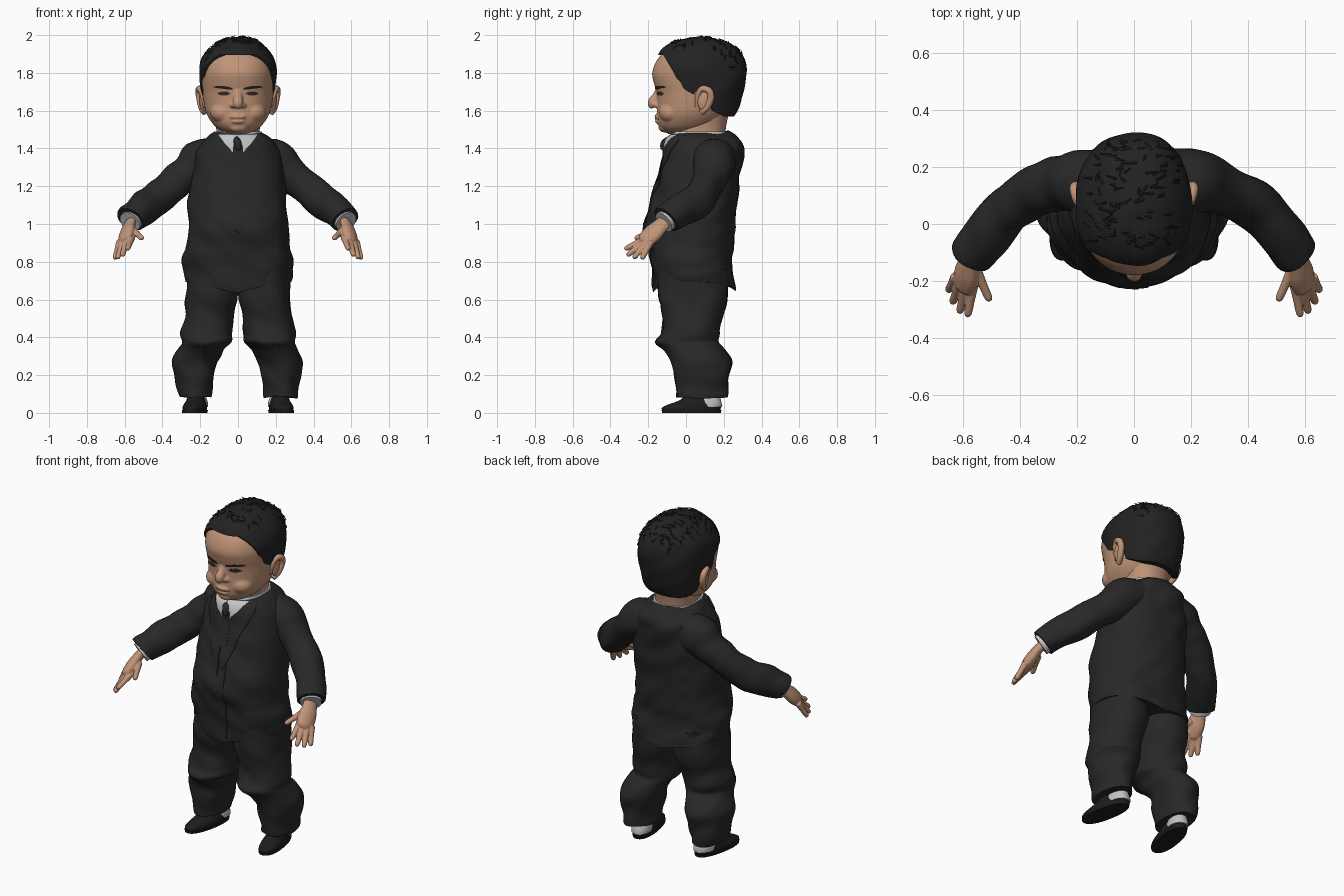
import bpy, bmesh, math, random
from mathutils import Vector, noise
from mathutils.bvhtree import BVHTree

cube = bpy.data.objects.get("Cube")
if cube:
    bpy.data.objects.remove(cube)
random.seed(4)
parts = []


def material(name, r, g, b):
    m = bpy.data.materials.new(name)
    m.use_nodes = True
    m.diffuse_color = (r, g, b, 1)
    m.node_tree.nodes["Principled BSDF"].inputs["Base Color"].default_value = (r, g, b, 1)
    return m


SUIT = material("suit_charcoal", .021, .021, .022)
HAIR = material("hair_black", .016, .016, .016)
SKIN = material("skin", .53, .295, .185)
LIP = material("lip_brown", .3, .16, .11)
SHIRT = material("shirt_grey", .55, .55, .56)
DARK = material("eye_dark", .03, .022, .018)
SHOE = material("shoe_black", .012, .012, .013)


def finish(name, bm, mat):
    bmesh.ops.recalc_face_normals(bm, faces=bm.faces)
    mesh = bpy.data.meshes.new(name)
    bm.to_mesh(mesh)
    bm.free()
    mesh.materials.append(mat)
    ob = bpy.data.objects.new(name, mesh)
    bpy.context.collection.objects.link(ob)
    parts.append(ob)
    return ob


def smooth(rows, steps):
    """Catmull-Rom interpolation of equally long tuples."""
    out = []
    for i in range(len(rows) - 1):
        a, b, c, d = (rows[max(0, min(len(rows) - 1, i + k))] for k in (-1, 0, 1, 2))
        for s in range(steps):
            t = s / steps
            out.append([q + .5 * t * (r - p + t * (2 * p - 5 * q + 4 * r - w + t * (3 * (q - r) + w - p)))
                        for p, q, r, w in zip(a, b, c, d)])
    return out + [list(rows[-1])]


def solid(rings, folds=0):
    """Closed skin over rings, optionally wrinkled like cloth."""
    bm = bmesh.new()
    rings = [[bm.verts.new(p) for p in ring] for ring in rings]
    n = len(rings[0])
    for a, b in zip(rings, rings[1:]):
        for i in range(n):
            bm.faces.new((a[i], a[(i + 1) % n], b[(i + 1) % n], b[i]))
    bm.faces.new(rings[0])
    bm.faces.new(rings[-1])
    bmesh.ops.recalc_face_normals(bm, faces=bm.faces)
    bm.normal_update()
    for v in bm.verts:
        c = v.co
        v.co = c + v.normal * folds * noise.noise(Vector((c.x * 7, c.y * 7, c.z * 10 + c.x * 6)))
    return bm


def loft(name, stations, mat, side=1, n=48, power=2.3, steps=5, folds=0):
    """Stack of rounded outlines; a station is (z, x0, x1, y0, y1)."""
    rings = []
    for z, x0, x1, y0, y1 in smooth(stations, steps):
        ring = []
        for i in range(n):
            c, s = math.cos(math.tau * i / n), math.sin(math.tau * i / n)
            u, v = (math.copysign(abs(k) ** (2 / power), k) for k in (c, s))
            ring.append((side * ((x0 + x1) / 2 + u * (x1 - x0) / 2), (y0 + y1) / 2 + v * (y1 - y0) / 2, z))
        rings.append(ring)
    return finish(name, solid(rings, folds), mat)


def tube(name, path, mat, side=1, n=20, steps=5, folds=0, flat=1):
    """Round limb; a path point is (x, y, z, radius)."""
    pts = smooth(path, steps)
    rings = []
    for i, (x, y, z, r) in enumerate(pts):
        t = Vector(pts[min(i + 1, len(pts) - 1)][:3]) - Vector(pts[max(i - 1, 0)][:3])
        u = t.cross(Vector((.6, .3, 1))).normalized()
        w = t.cross(u).normalized() * flat
        ring = [Vector((x, y, z)) + r * (math.cos(a) * u + math.sin(a) * w)
                for a in (math.tau * k / n for k in range(n))]
        rings.append([(side * p.x, p.y, p.z) for p in ring])
    return finish(name, solid(rings, folds), mat)


def ball(name, loc, size, mat):
    bm = bmesh.new()
    bmesh.ops.create_uvsphere(bm, u_segments=24, v_segments=14, radius=1)
    for v in bm.verts:
        v.co = Vector(loc) + v.co * Vector(size)
    return finish(name, bm, mat)


def fuse(obs, voxel, rounds):
    """Melt overlapping forms into the first one."""
    bpy.ops.object.select_all(action="DESELECT")
    for ob in obs:
        ob.select_set(True)
    for ob in obs[1:]:
        parts.remove(ob)
    bpy.context.view_layer.objects.active = obs[0]
    bpy.ops.object.join()
    remesh = obs[0].modifiers.new("melt", "REMESH")
    remesh.mode, remesh.voxel_size = "VOXEL", voxel
    relax = obs[0].modifiers.new("relax", "SMOOTH")
    relax.iterations = rounds
    for name in ("melt", "relax"):
        bpy.ops.object.modifier_apply(modifier=name)


def tree_of(ob):
    bm = bmesh.new()
    bm.from_mesh(ob.data)
    tree = BVHTree.FromBMesh(bm)
    bm.free()
    return tree


def plate(name, rows, base, lift, mat, side=1, across=8):
    """Thin plate laid on the front of a part; a row is (z, x0, x1)."""
    tree = tree_of(base)
    bm = bmesh.new()
    grid = []
    for z, x0, x1 in smooth(rows, 5):
        line = []
        for i in range(across + 1):
            x = side * (x0 + (x1 - x0) * i / across)
            hit = tree.ray_cast(Vector((x, -2, z)), Vector((0, 1, 0)))[0]
            line.append(bm.verts.new((x, (hit.y if hit else -.05) - lift, z)))
        grid.append(line)
    for a, b in zip(grid, grid[1:]):
        for i in range(across):
            bm.faces.new((a[i], a[i + 1], b[i + 1], b[i]))
    back = bmesh.ops.extrude_face_region(bm, geom=list(bm.faces))["geom"]
    bmesh.ops.translate(bm, vec=(0, lift + .002, 0), verts=[g for g in back if isinstance(g, bmesh.types.BMVert)])
    return finish(name, bm, mat)


def even(rows):
    """Symmetric outlines given as (z, half width, y front, y back)."""
    return [(z, -h, h, a, b) for z, h, a, b in rows]


# Head with the face forms melted in
head = loft("head", even([(1.475, .05, -.09, .05), (1.5, .1, -.127, .12), (1.53, .133, -.148, .17),
    (1.58, .165, -.154, .22), (1.64, .181, -.153, .26), (1.7, .189, -.157, .285), (1.75, .194, -.171, .297),
    (1.8, .195, -.179, .3), (1.86, .187, -.158, .29), (1.91, .16, -.115, .26), (1.95, .11, -.05, .2),
    (1.97, .04, .03, .12)]), SKIN, n=72, power=2.15)
forms = [head, ball("upper_lip", (0, -.151, 1.568), (.042, .017, .013), SKIN),
         ball("lower_lip", (0, -.148, 1.543), (.036, .017, .012), SKIN),
         ball("chin", (0, -.112, 1.512), (.05, .034, .028), SKIN),
         tube("nose", [(0, -.14, 1.72, .016), (0, -.155, 1.68, .022), (0, -.176, 1.642, .028),
                       (0, -.168, 1.617, .02)], SKIN)]
for s in (1, -1):
    forms += [ball("nostril", (s * .026, -.157, 1.629), (.018, .02, .014), SKIN),
              ball("cheek", (s * .075, -.08, 1.59), (.072, .064, .056), SKIN)]
fuse(forms, .006, 6)
plate("mouth_line", [(1.558, -.048, .048), (1.554, -.046, .046)], head, .002, LIP)
loft("neck", even([(1.4, .12, -.06, .21), (1.5, .115, -.06, .21), (1.6, .13, -.04, .23)]), SKIN)

# Hair cap cut along the hairline
hair = loft("hair", even([(1.53, .145, -.02, .215), (1.57, .17, -.05, .26), (1.65, .188, -.1, .292),
    (1.75, .202, -.15, .314), (1.82, .206, -.178, .32), (1.88, .192, -.155, .308), (1.93, .155, -.12, .275),
    (1.97, .1, -.05, .21), (1.988, .03, .04, .12)]), HAIR, n=72, power=2.15, folds=.009)
line = [(-.5, 1.9), (-.12, 1.895), (-.07, 1.81), (-.035, 1.74), (-.02, 1.66), (.02, 1.645), (.05, 1.7),
        (.08, 1.73), (.12, 1.7), (.135, 1.6), (.2, 1.57), (.5, 1.56), (.5, 1.3), (-.5, 1.3)]
cutter = finish("hairline_cutter", solid([[(x, y, z) for y, z in line] for x in (-.5, .5)]), HAIR)
cutter.hide_render = True
cut = hair.modifiers.new("hairline", "BOOLEAN")
cut.operation, cut.object, cut.solver = "DIFFERENCE", cutter, "EXACT"
bpy.context.view_layer.objects.active = hair
bpy.ops.object.modifier_apply(modifier="hairline")
parts.remove(cutter)
bpy.data.objects.remove(cutter)

# Loose tufts lying on the crown
tree = tree_of(hair)
bm = bmesh.new()
for k in range(120):
    p = Vector((random.uniform(-.16, .16), random.uniform(-.08, .3), 2.5))
    hit, normal = tree.ray_cast(p, Vector((0, 0, -1)))[:2]
    if hit and hit.z > 1.75:
        along = normal.cross(Vector((random.uniform(-.4, .4), random.uniform(-1, 1), .3))).normalized()
        wide = normal.cross(along) * .006
        base = [bm.verts.new(hit + q) for q in (wide, -wide, normal * .005)]
        tip = bm.verts.new(hit + along * random.uniform(.025, .045) + normal * .004)
        bm.faces.new(base)
        for i in range(3):
            bm.faces.new((base[i], base[(i + 1) % 3], tip))
finish("hair_tufts", bm, HAIR)

# Jacket with a hem that dips at the middle
jacket = loft("jacket", even([(.64, .282, -.168, .265), (.72, .289, -.178, .258), (.82, .29, -.188, .24),
    (.88, .275, -.2, .248), (.98, .264, -.222, .262), (1.1, .262, -.187, .27), (1.2, .255, -.162, .28),
    (1.33, .237, -.125, .3), (1.41, .205, -.113, .305), (1.46, .165, -.098, .265), (1.485, .125, -.07, .225)]),
    SUIT, n=72, power=2.2, folds=.015)
for v in jacket.data.vertices:
    if v.co.z < .8:
        v.co.z += abs(v.co.x) * .18 * (.8 - v.co.z) / .15
plate("front_overlap", [(1.2, 0, .05), (1, .005, .05), (.8, 0, .05), (.67, -.005, .04)], jacket, .004, SUIT)
ball("jacket_button", (.005, -.221, .97), (.017, .01, .017), SUIT)

# Shirt, collar and tie
loft("shirt_collar", even([(1.46, .135, -.08, .225), (1.491, .124, -.073, .22)]), SHIRT)
plate("shirt_front", [(1.475, -.105, .105), (1.43, -.072, .072), (1.39, -.042, .042), (1.35, -.01, .01)], jacket, .005, SHIRT)
tube("tie_knot", [(0, -.08, 1.45, .024), (0, -.104, 1.425, .031), (0, -.114, 1.39, .022)], SUIT, flat=.7)
plate("tie", [(1.42, -.024, .024), (1.35, -.03, .03), (1.22, -.03, .03)], jacket, .008, SUIT)

for side, tag in ((1, "left_"), (-1, "right_")):
    # Facial features
    plate(tag + "eyelid", [(1.704, .06, .085), (1.69, .038, .112), (1.677, .06, .085)], head, .002, LIP, side)
    plate(tag + "eye", [(1.699, .058, .09), (1.691, .044, .108), (1.682, .06, .09)], head, .004, DARK, side)
    plate(tag + "eyebrow", [(1.711, .032, .045), (1.717, .028, .09), (1.723, .04, .13), (1.728, .06, .122),
                            (1.731, .08, .105)], head, .004, HAIR, side)
    tube(tag + "ear_rim", [(.172, .06, 1.62, .012), (.187, .063, 1.68, .014), (.2, .085, 1.715, .016),
         (.208, .122, 1.705, .018), (.203, .132, 1.665, .018), (.192, .11, 1.615, .017), (.178, .08, 1.59, .015)],
         SKIN, side)
    ball(tag + "ear_bowl", (side * .188, .098, 1.655), (.016, .038, .06), SKIN)

    # Lapel
    plate(tag + "lapel", [(1.47, .105, .14), (1.43, .075, .15), (1.38, .03, .135), (1.3, .006, .1), (1.2, .004, .07),
          (1.05, .002, .015)], jacket, .006, SUIT, side)

    # Sleeve and shirt cuff
    tube(tag + "sleeve", [(.1, .17, 1.36, .1), (.19, .15, 1.335, .112), (.265, .135, 1.275, .098),
         (.34, .113, 1.215, .088), (.44, .055, 1.125, .088), (.51, -.03, 1.075, .085), (.553, -.085, 1.04, .081),
         (.568, -.105, 1.022, .078)], SUIT, side, n=32, folds=.014)
    tube(tag + "shirt_cuff", [(.55, -.085, 1.035, .06), (.573, -.118, 1.01, .06)], SHIRT, side)

    # Hand with melted-in fingers
    hand = [tube(tag + "hand", [(.55, -.09, 1.03, .042), (.575, -.13, .995, .044), (.588, -.175, .952, .054),
                                (.597, -.215, .915, .048), (.6, -.23, .901, .03)], SKIN, side, flat=.62)]
    for root, tip in (((.563, -.205, .928), (.585, -.325, .866)), ((.588, -.212, .915), (.613, -.312, .832)),
                      ((.61, -.205, .908), (.638, -.278, .818)), ((.625, -.185, .908), (.653, -.235, .814)),
                      ((.555, -.16, .968), (.506, -.27, .922))):
        a, b = Vector(root), Vector(tip)
        path = [(*a.lerp(b, t), r) for t, r in ((0, .02), (.5, .016), (.9, .014), (1, .007))]
        hand.append(tube(tag + "finger", path, SKIN, side, n=12, steps=3))
    fuse(hand, .004, 3)

    # Trouser leg
    loft(tag + "trouser_leg", [(.76, 0, .265, -.15, .23), (.62, -.002, .278, -.145, .22), (.5, .026, .287, -.125, .19),
         (.42, .032, .302, -.135, .178), (.375, .034, .297, -.158, .17), (.335, .075, .315, -.115, .205),
         (.27, .105, .345, -.075, .237), (.2, .12, .335, -.062, .227), (.13, .138, .317, -.052, .224),
         (.085, .143, .307, -.05, .22)], SUIT, side, power=2.2, folds=.015)

    # Shoe turned outwards
    foot = [loft(tag + "shoe", [(.012, .16, .27, -.128, .18), (.028, .157, .273, -.13, .185), (.045, .16, .27, -.095, .18),
                 (.07, .17, .262, -.03, .165), (.11, .18, .255, 0, .15)], SHOE, side, power=2.3),
            loft(tag + "shoe_sole", [(0, .155, .275, -.13, .185), (.014, .153, .277, -.132, .188)], SHOE, side, power=2.3),
            loft(tag + "sock", [(.03, .163, .267, .045, .19), (.055, .163, .267, .045, .188), (.1, .178, .257, .05, .175)],
                 SHIRT, side, power=2.3)]
    for ob in foot:
        turn = side * math.radians(10)
        for v in ob.data.vertices:
            x, y = v.co.x - side * .21, v.co.y - .06
            v.co.x = side * .218 + x * math.cos(turn) - y * math.sin(turn)
            v.co.y = .06 + x * math.sin(turn) + y * math.cos(turn)

# Smooth shading with crisp hems
bpy.ops.object.select_all(action="DESELECT")
for ob in parts:
    ob.select_set(True)
bpy.context.view_layer.objects.active = jacket
bpy.ops.object.shade_smooth_by_angle(angle=math.radians(40))
